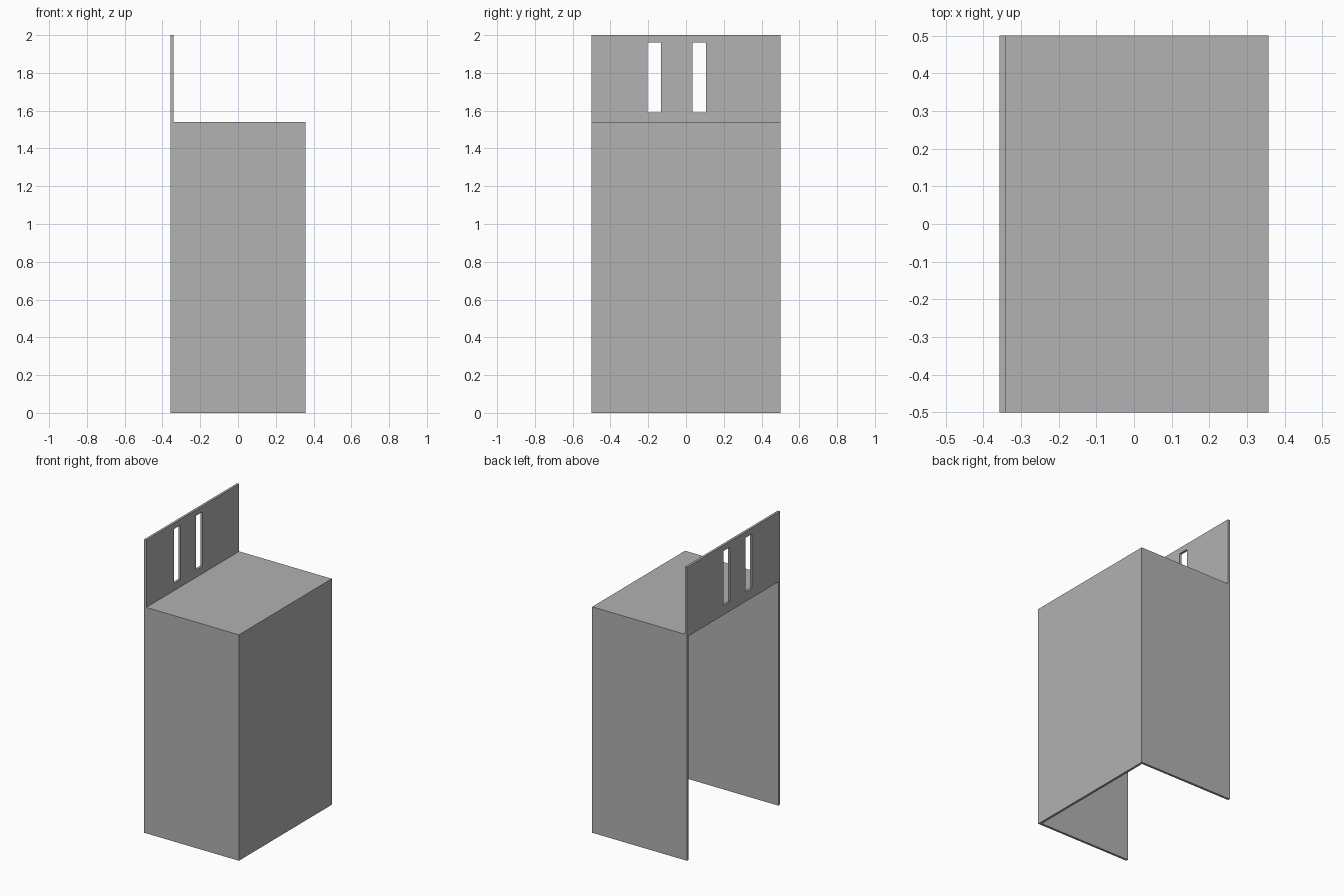
import bpy

if "Cube" in bpy.data.objects:
    bpy.data.objects.remove(bpy.data.objects["Cube"], do_unlink=True)

HALF_X, HALF_Y = 0.357, 0.5
TOP, PEAK = 1.54, 2.0
WALL = 0.016
BACK = -HALF_X

grey = bpy.data.materials.new("plain grey")
grey.use_nodes = True
grey.diffuse_color = (0.445, 0.445, 0.445, 1)
grey.node_tree.nodes["Principled BSDF"].inputs["Base Color"].default_value = grey.diffuse_color


def box(name, low, high):
    """Axis-aligned box between two corners."""
    centre = [(a + b) / 2 for a, b in zip(low, high)]
    bpy.ops.mesh.primitive_cube_add(size=1, location=centre)
    obj = bpy.context.object
    obj.name = name
    obj.scale = [b - a for a, b in zip(low, high)]
    bpy.ops.object.transform_apply(location=True, rotation=False, scale=True)
    obj.data.materials.append(grey)
    return obj


def combine(target, tool, operation):
    """Apply an exact boolean and discard the tool."""
    tool.hide_render = True
    mod = target.modifiers.new(operation.lower(), 'BOOLEAN')
    mod.operation, mod.solver, mod.object = operation, 'EXACT', tool
    bpy.context.view_layer.objects.active = target
    bpy.ops.object.modifier_apply(modifier=mod.name)
    bpy.data.objects.remove(tool, do_unlink=True)


# Thin cover: top and three walls, open underneath and on the -x side
cover = box("mounting_cover", (BACK, -HALF_Y, 0), (HALF_X, HALF_Y, TOP))
cavity = box("cavity_cutter", (BACK - 0.1, WALL - HALF_Y, -0.1),
             (HALF_X - WALL, HALF_Y - WALL, TOP - WALL))
combine(cover, cavity, 'DIFFERENCE')

# Upright mounting flange along the open side
flange = box("flange", (BACK, -HALF_Y, TOP - WALL), (BACK + WALL, HALF_Y, PEAK))
combine(cover, flange, 'UNION')

# Two tall slots through the flange
for y in (-0.203, 0.035):
    slot = box("slot_cutter", (BACK - 0.1, y, 1.59), (BACK + 0.1, y + 0.071, 1.96))
    combine(cover, slot, 'DIFFERENCE')
